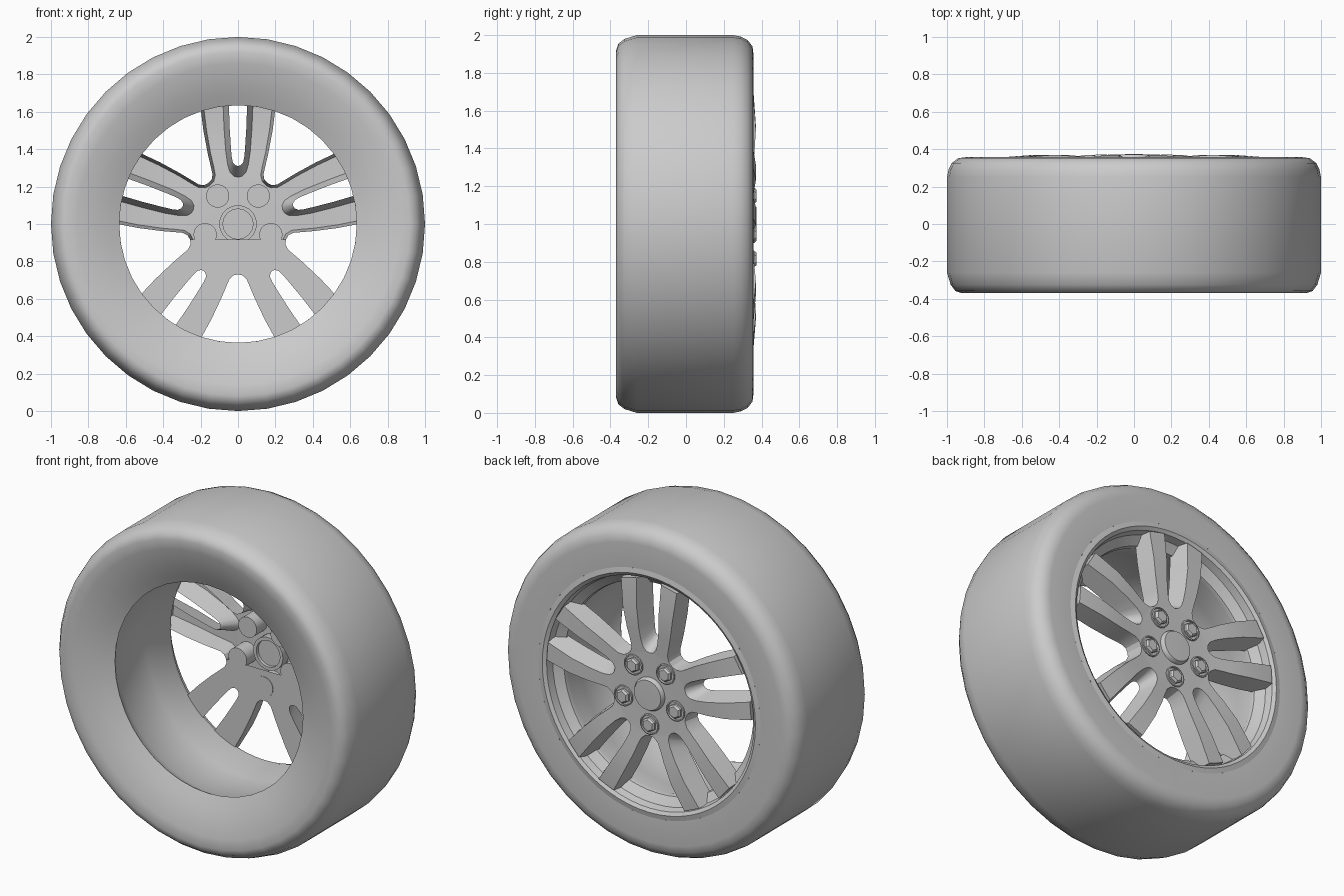
import bpy, bmesh
from math import pi, sin, cos, radians
from mathutils import Vector

cube = bpy.data.objects.get("Cube")
if cube:
    bpy.data.objects.remove(cube)

GREY = (0.6, 0.6, 0.6, 1)
mat = bpy.data.materials.new("plain_grey")
mat.use_nodes = True
mat.diffuse_color = GREY
mat.node_tree.nodes["Principled BSDF"].inputs["Base Color"].default_value = GREY


def finish(name, bm, angle=35):
    bmesh.ops.remove_doubles(bm, verts=bm.verts, dist=0.0005)
    bmesh.ops.recalc_face_normals(bm, faces=bm.faces)
    me = bpy.data.meshes.new(name)
    bm.to_mesh(me)
    bm.free()
    me.materials.append(mat)
    ob = bpy.data.objects.new(name, me)
    bpy.context.collection.objects.link(ob)
    bpy.ops.object.select_all(action='DESELECT')
    bpy.context.view_layer.objects.active = ob
    ob.select_set(True)
    bpy.ops.object.shade_smooth_by_angle(angle=radians(angle))
    return ob


def revolve(name, profile, steps, centre=(0, 1), angle=35):
    """Turn (radius, y) points about a line parallel to y."""
    bm = bmesh.new()
    cx, cz = centre
    vs = [bm.verts.new((cx, y, cz + r)) for r, y in profile]
    es = [bm.edges.new(p) for p in zip(vs, vs[1:])]
    bmesh.ops.spin(bm, geom=vs + es, cent=(cx, 0, cz), axis=(0, 1, 0),
                   angle=2 * pi, steps=steps)
    return finish(name, bm, angle)


def polar(angle, u, t, y):
    """Point from distance u along a wheel angle and sideways offset t."""
    a = radians(angle)
    return Vector((u * cos(a) - t * sin(a), y, 1 + u * sin(a) + t * cos(a)))


# Tyre: dished front sidewall running down to a narrow opening, flat tread, flat back
revolve("tyre", [(.635, -.28), (.69, -.305), (.745, -.327), (.80, -.345), (.86, -.36),
                 (.92, -.37), (.955, -.358), (.98, -.325), (1, -.26),
                 (1, .25), (.992, .29), (.975, .325), (.94, .352), (.90, .357),
                 (.75, .352)], 40)

# Rim barrel behind the opening, with a stepped inner ring and an outer lip
revolve("rim", [(.635, -.28), (.675, -.20), (.675, .08), (.635, .24), (.64, .265),
                (.69, .30), (.70, .345), (.72, .358), (.75, .352)], 64, angle=30)

# Centre cap
revolve("centre_cap", [(0, .31), (.08, .31), (.08, .29), (.10, .29), (.10, .355),
                       (.09, .372), (0, .374)], 32)

# Spokes: five mirrored pairs of hollow, open-backed channels.
BASE_Y = .25
# inner edge and outer edge along one spoke, as (u, t), at the back and on the face
base_in = [(.31, 0), (.315, .015), (.33, .028), (.36, .034), (.41, .038),
           (.52, .045), (.69, .05)]
base_out = [(.218, .159), (.237, .141), (.266, .136), (.313, .147), (.377, .162),
            (.50, .185), (.66, .205)]
top_in = [(.25, 0), (.255, .022), (.275, .042), (.315, .055), (.39, .066),
          (.52, .075), (.69, .082)]
top_out = [(.206, .150), (.226, .130), (.262, .121), (.313, .131), (.375, .146),
           (.50, .168), (.665, .188)]
face_y = [.349, .350, .352, .356, .362, .370, .358]

bm = bmesh.new()


def quad(*pts):
    bm.faces.new([bm.verts.new(p) for p in pts])


for k in range(5):
    ang = 90 + 72 * k
    for side in (1, -1):
        def P(ut, y):
            return polar(ang, ut[0], side * ut[1], y)

        rows = [[P(bi, BASE_Y), P(ti, y), P(to, y), P(bo, BASE_Y)]
                for bi, bo, ti, to, y in zip(base_in, base_out, top_in, top_out, face_y)]
        # face and side walls along the spoke
        for a, b in zip(rows, rows[1:]):
            for i in range(3):
                quad(a[i], a[i + 1], b[i + 1], b[i])
        quad(*rows[-1])
        # hub face from the centre cap to the spoke root
        quad(P((.095, 0), .346), P((.077, .056), .346), rows[0][2], rows[0][1])
        # closed backs on the two lower pairs
        if k in (2, 3):
            for a, b in zip(rows, rows[1:]):
                quad(a[0], a[3], b[3], b[0])
# closed back of the lower half of the hub
quad(*[polar(a, r, 0, BASE_Y) for a, r in
       ((198, .27), (234, .31), (270, .27), (306, .31), (342, .27))])
finish("spokes", bm, 30)

# Lug sockets with hexagonal nuts
for k in range(5):
    p = polar(54 + 72 * k, .185, 0, 0)
    spot = (p.x, p.z)
    revolve(f"lug_socket_{k + 1}", [(0, .247), (.062, .247), (.062, .356), (.055, .358),
                                    (.052, .335), (0, .335)], 24, spot)
    revolve(f"lug_nut_{k + 1}", [(.044, .33), (.044, .36), (.034, .372), (0, .372)],
            6, spot, 10)
